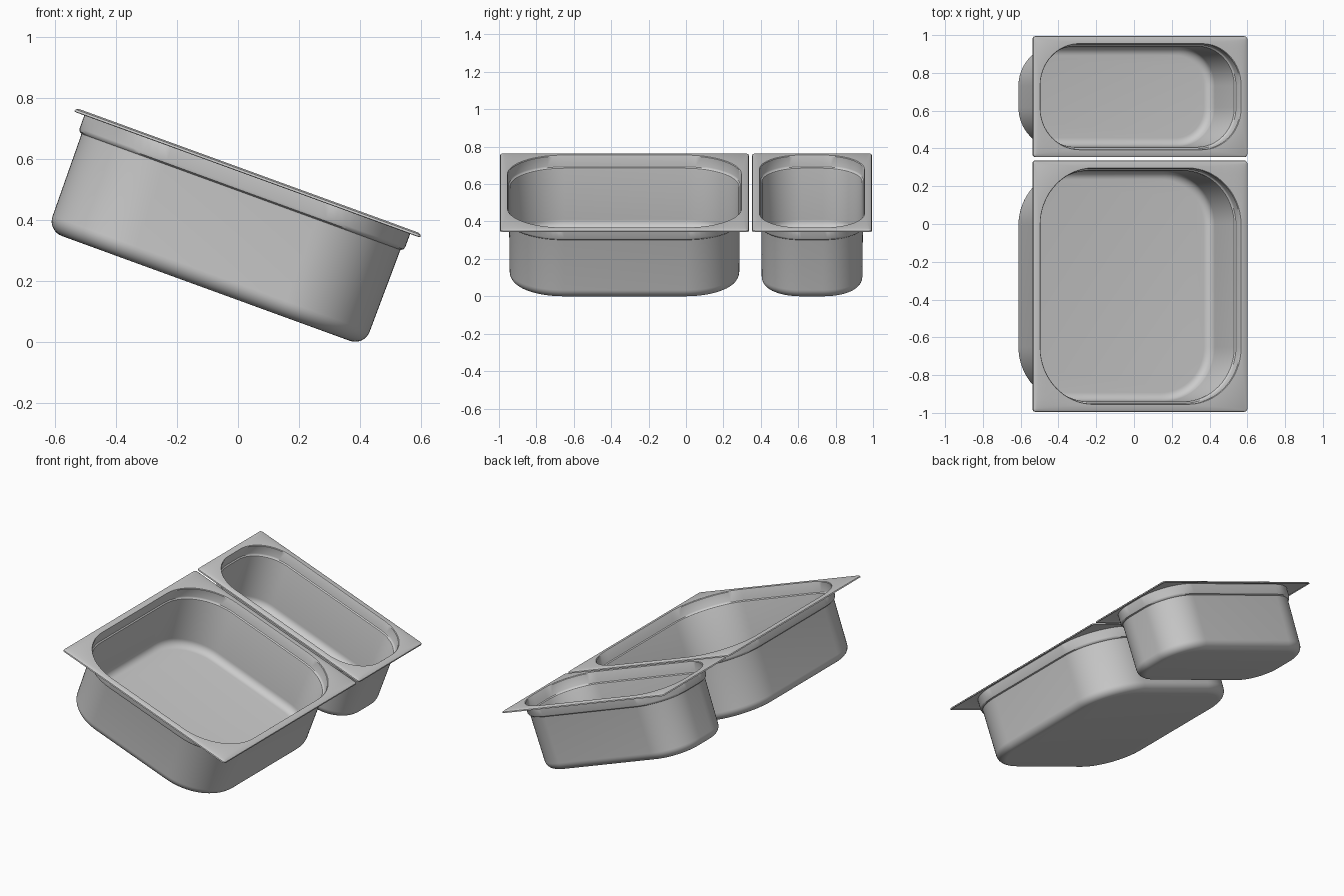
import bpy, bmesh, math

if "Cube" in bpy.data.objects:
    bpy.data.objects.remove(bpy.data.objects["Cube"])

TILT = math.radians(20)
HALF_X = 0.611          # half length of the rim
DEPTH = 0.405
WALL = 0.006            # sheet thickness
FILLET = 0.045
SEG = 16                # points per corner


def rounded_ring(bm, hx, hy, r, z):
    """Closed loop of vertices around a rounded rectangle."""
    verts = []
    for i, (sx, sy) in enumerate([(1, 1), (-1, 1), (-1, -1), (1, -1)]):
        for k in range(SEG + 1):
            a = math.pi / 2 * (i + k / SEG)
            verts.append(bm.verts.new((sx * (hx - r) + r * math.cos(a),
                                       sy * (hy - r) + r * math.sin(a), z)))
    return verts


def make_pan(name, y, half_y, corner):
    # section from the turned-down rim to the floor: inset, height, corner radius
    section = [(WALL, -0.012, 0.016), (0.008, -0.005, 0.014), (0.018, 0, 0.008),
               (0.045, 0, corner), (0.0475, -0.004, corner),
               (0.048, -0.058, corner), (0.050, -0.065, corner),
               (0.058, -0.070, corner - 0.01), (0.060, -0.077, corner - 0.012)]
    wall = 0.063
    for k in range(9):
        a = math.pi / 2 * k / 8
        inset = FILLET * (1 - math.cos(a))
        section.append((wall + inset,
                        -(DEPTH - FILLET) - FILLET * math.sin(a),
                        corner - 0.014 - inset))
    bm = bmesh.new()
    rings = [rounded_ring(bm, HALF_X - i, half_y - i, r, z) for i, z, r in section]
    n = len(rings[0])
    for a, b in zip(rings, rings[1:]):
        for j in range(n):
            k = (j + 1) % n
            bm.faces.new((a[j], a[k], b[k], b[j]))
    bm.faces.new(rings[-1])
    bm.normal_update()
    mesh = bpy.data.meshes.new(name)
    bm.to_mesh(mesh)
    bm.free()
    ob = bpy.data.objects.new(name, mesh)
    bpy.context.collection.objects.link(ob)
    ob.location = (0.035, y, 0.563)
    ob.rotation_euler = (0, TILT, 0)
    # sheet metal thickness grows outward, below the floor
    sol = ob.modifiers.new("sheet_thickness", 'SOLIDIFY')
    sol.thickness = WALL
    sol.offset = -1
    bpy.ops.object.select_all(action='DESELECT')
    ob.select_set(True)
    bpy.context.view_layer.objects.active = ob
    bpy.ops.object.modifier_apply(modifier=sol.name)
    bpy.ops.object.shade_smooth_by_angle(angle=math.radians(35))
    return ob


pans = [make_pan("large_pan", -0.329, 0.671, 0.30),
        make_pan("small_pan", 0.674, 0.326, 0.22)]

# stand the pair on the ground
bpy.context.view_layer.update()
low = min((p.matrix_world @ v.co).z for p in pans for v in p.data.vertices)
for p in pans:
    p.location.z -= low
